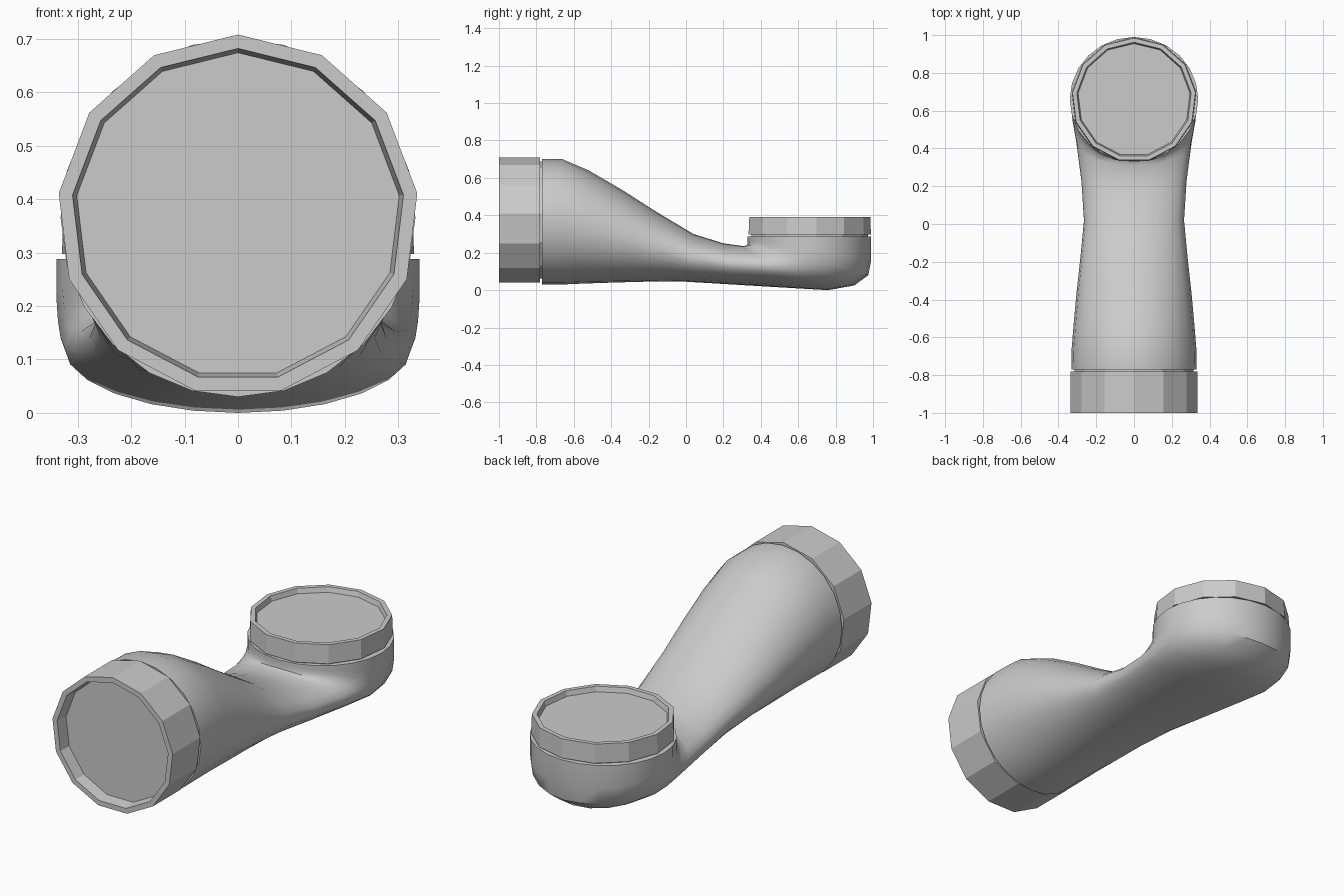
import bpy, bmesh, math
from mathutils import Vector, Matrix

cube = bpy.data.objects.get("Cube")
if cube:
    bpy.data.objects.remove(cube)

grey = bpy.data.materials.new("plain_grey")
grey.use_nodes = True
GREY = (0.6, 0.6, 0.6, 1)
grey.diffuse_color = GREY
grey.node_tree.nodes["Principled BSDF"].inputs["Base Color"].default_value = GREY


def loft(name, rings, smooth):
    """Skin a list of point rings into a closed solid with flat end caps."""
    bm = bmesh.new()
    loops = [[bm.verts.new(p) for p in ring] for ring in rings]
    n = len(loops[0])
    for a, b in zip(loops, loops[1:]):
        for i in range(n):
            j = (i + 1) % n
            bm.faces.new((a[i], a[j], b[j], b[i]))
    bm.faces.new(loops[0][::-1])
    bm.faces.new(loops[-1])
    bmesh.ops.recalc_face_normals(bm, faces=bm.faces)
    mesh = bpy.data.meshes.new(name)
    bm.to_mesh(mesh)
    bm.free()
    mesh.materials.append(grey)
    obj = bpy.data.objects.new(name, mesh)
    bpy.context.collection.objects.link(obj)
    if smooth:
        bpy.ops.object.select_all(action="DESELECT")
        obj.select_set(True)
        bpy.context.view_layer.objects.active = obj
        bpy.ops.object.shade_smooth_by_angle(angle=math.radians(40))
    return obj


def section(top, bottom, half_width, sides=24):
    """Ellipse spanning a top and a bottom point given as (y, z)."""
    t, b = Vector((0, *top)), Vector((0, *bottom))
    mid, half = (t + b) / 2, (t - b) / 2
    angles = [math.tau * i / sides for i in range(sides)]
    return [mid + half * math.cos(a) + Vector((half_width * math.sin(a), 0, 0))
            for a in angles]


def collar(name, centre, tilt, profile, sides=13):
    """Turned ring from (radius, height) pairs, placed at a pipe mouth."""
    place = Matrix.Translation(centre) @ Matrix.Rotation(tilt, 4, "X")
    rings = []
    for r, h in profile:
        rings.append([place @ Vector((r * math.sin(math.tau * i / sides),
                                      r * math.cos(math.tau * i / sides), h))
                      for i in range(sides)])
    return loft(name, rings, False)


# Bent pipe body: upright sections that fan round into the level rear mouth
stations = [
    ((-0.77, 0.70), (-0.77, 0.03), 0.332),
    ((-0.66, 0.70), (-0.66, 0.03), 0.33),
    ((-0.52, 0.64), (-0.55, 0.035), 0.32),
    ((-0.34, 0.535), (-0.4, 0.04), 0.305),
    ((-0.16, 0.42), (-0.22, 0.045), 0.285),
    ((0.04, 0.30), (0.0, 0.045), 0.265),
    ((0.2, 0.25), (0.25, 0.03), 0.278),
    ((0.31, 0.235), (0.55, 0.012), 0.305),
    ((0.33, 0.245), (0.76, 0.0), 0.325),
    ((0.33, 0.255), (0.9, 0.025), 0.332),
    ((0.33, 0.265), (0.975, 0.08), 0.337),
    ((0.33, 0.275), (0.99, 0.16), 0.34),
    ((0.33, 0.288), (0.99, 0.288), 0.34),
]
loft("pipe_body", [section(*s) for s in stations], True)

# Mouth collars with a narrow seam neck, thin rim and recessed end disc
collar("front_collar", (0, -0.78, 0.37), math.pi / 2,
       [(0.318, -0.02), (0.318, 0), (0.338, 0), (0.338, 0.22),
        (0.312, 0.22), (0.304, 0.16)])
collar("rear_collar", (0, 0.657, 0.297), 0,
       [(0.315, -0.02), (0.315, 0), (0.332, 0), (0.328, 0.095),
        (0.305, 0.095), (0.298, 0.07)])
